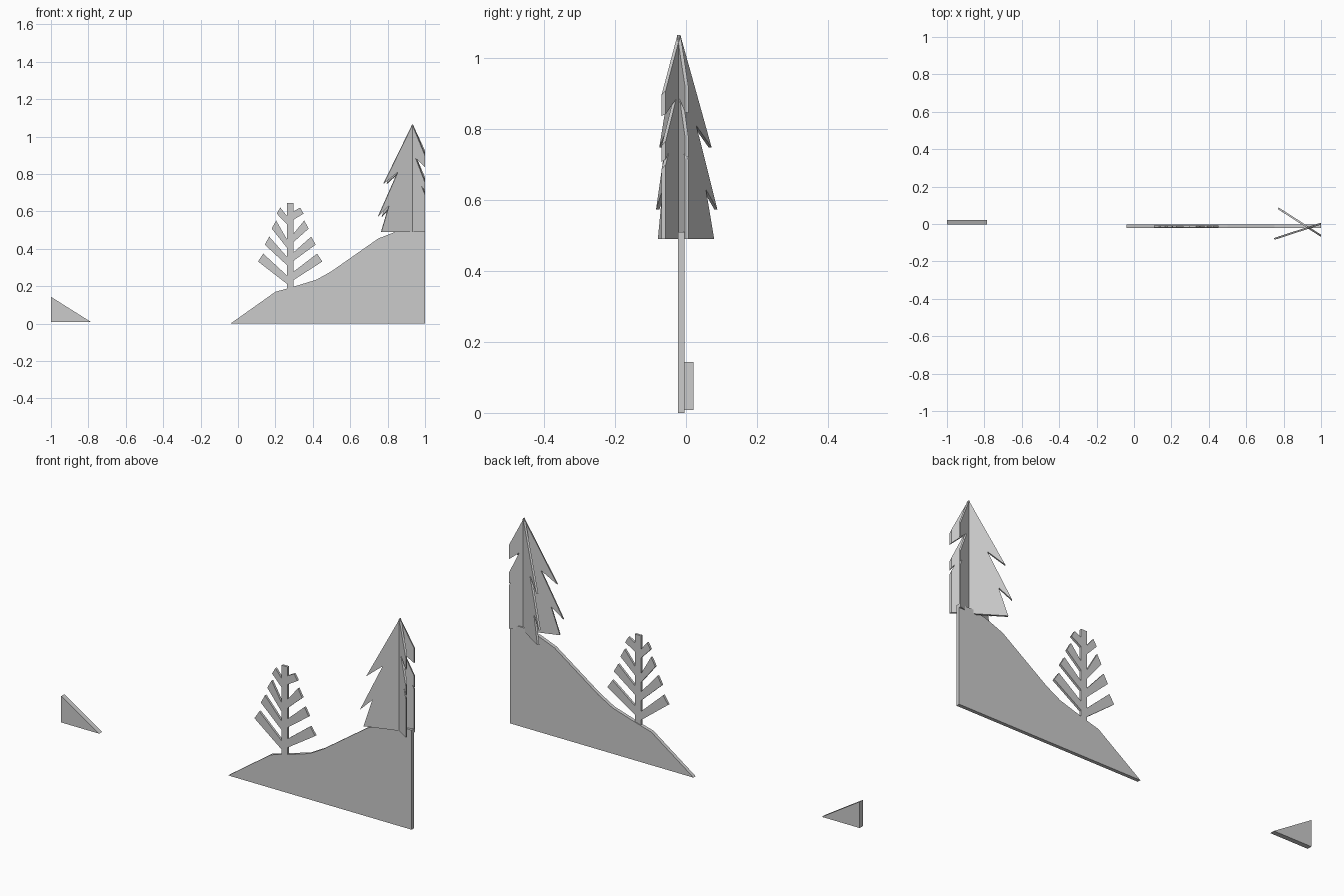
import bpy, bmesh
from math import atan2
from mathutils import Matrix, Vector

if "Cube" in bpy.data.objects:
    bpy.data.objects.remove(bpy.data.objects["Cube"])


def slab(name, outline, y0, y1, matrix=Matrix(), clip_x=None):
    """Extrude an (x, z) outline from y0 to y1, place it, optionally cut it flat at clip_x."""
    bm = bmesh.new()
    face = bm.faces.new([bm.verts.new((x, y0, z)) for x, z in outline])
    ext = bmesh.ops.extrude_face_region(bm, geom=[face])
    moved = [g for g in ext["geom"] if isinstance(g, bmesh.types.BMVert)]
    bmesh.ops.translate(bm, verts=moved, vec=(0, y1 - y0, 0))
    bmesh.ops.transform(bm, matrix=matrix, verts=bm.verts)
    if clip_x is not None:
        cut = bmesh.ops.bisect_plane(bm, geom=bm.verts[:] + bm.edges[:] + bm.faces[:],
                                     plane_co=(clip_x, 0, 0), plane_no=(1, 0, 0), clear_outer=True)
        edges = [g for g in cut["geom_cut"] if isinstance(g, bmesh.types.BMEdge)]
        bmesh.ops.edgeloop_fill(bm, edges=edges) if len(edges) == 4 else \
            bmesh.ops.holes_fill(bm, edges=bm.edges, sides=0)
    bmesh.ops.recalc_face_normals(bm, faces=bm.faces)
    mesh = bpy.data.meshes.new(name)
    bm.to_mesh(mesh)
    bm.free()
    obj = bpy.data.objects.new(name, mesh)
    bpy.context.collection.objects.link(obj)
    return obj


# Hillside slab
slab("hillside", [(-0.04, 0), (1, 0), (1, 0.51), (0.92, 0.51), (0.84, 0.49), (0.75, 0.455),
                  (0.6, 0.35), (0.5, 0.28), (0.42, 0.235), (0.29, 0.195), (0.2, 0.17)],
     -0.022, -0.004)

# Small separate slope on the far left
slab("small_slope", [(-1, 0.008), (-0.785, 0.008), (-1, 0.143)], -0.004, 0.021)

# Bare tree: one outline climbing the right branches, then descending the left ones
cx, half = 0.279, 0.017
# tip offset low, tip z low, tip offset high, tip z high, base z right, base z left
branches = [(0.172, 0.332, 0.144, 0.374, 0.232, 0.212),
            (0.136, 0.422, 0.112, 0.465, 0.335, 0.312),
            (0.099, 0.508, 0.075, 0.551, 0.435, 0.405),
            (0.072, 0.588, 0.053, 0.620, 0.555, 0.530)]


def side(sign, base):
    pts = []
    for row in branches:
        pts += [(cx + sign * half, row[base]), (cx + sign * row[0], row[1]),
                (cx + sign * row[2], row[3]), (cx + sign * half, row[base] + 0.045)]
    return pts


bare = [(cx + half, 0.18)] + side(1, 4) + [(cx + half, 0.645), (cx - half, 0.645)]
bare += side(-1, 5)[::-1] + [(cx - half, 0.18)]
slab("bare_tree", bare, -0.020, -0.008)

# Fir tree: two crossed blades, trimmed flush with the right edge
fir = [(0, 0.49), (-0.176, 0.49), (-0.133, 0.63), (-0.193, 0.573), (-0.083, 0.81),
       (-0.163, 0.748), (0, 1.065), (0.13, 0.80), (0.022, 0.885), (0.13, 0.65),
       (0.06, 0.735), (0.176, 0.49)]
for i, direction in enumerate([(0.84, -0.54), (0.95, 0.31)]):
    place = Matrix.Translation(Vector((0.933, -0.02, 0))) @ \
        Matrix.Rotation(atan2(direction[1], direction[0]), 4, 'Z')
    slab(f"fir_blade_{i + 1}", fir, -0.005, 0.005, place, clip_x=1.0)
